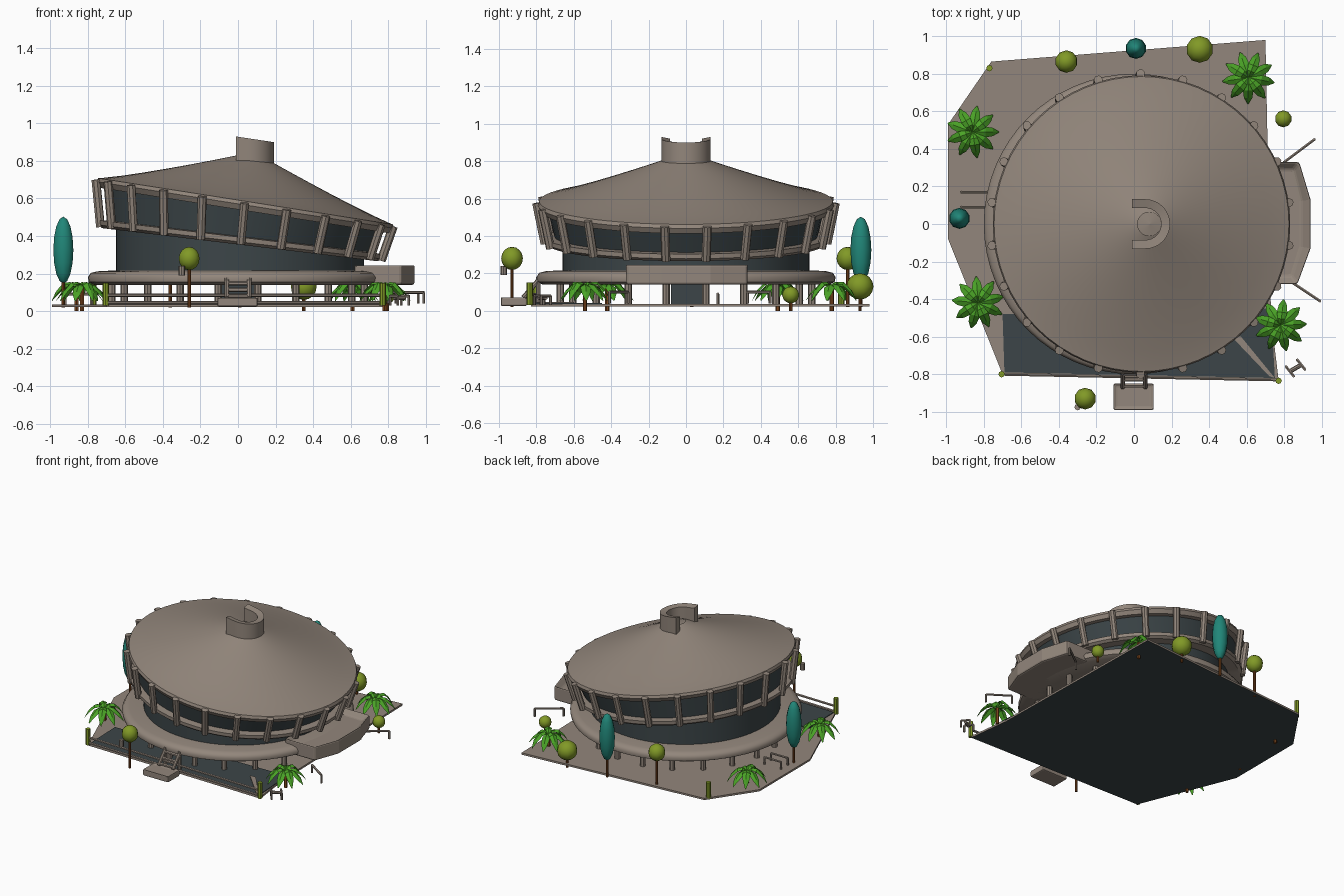
import bpy, bmesh, math
from mathutils import Vector as V

if "Cube" in bpy.data.objects:
    bpy.data.objects.remove(bpy.data.objects["Cube"])

def mat(name, c):
    m = bpy.data.materials.new(name)
    m.diffuse_color = (*c, 1)
    m.use_nodes = True
    m.node_tree.nodes["Principled BSDF"].inputs["Base Color"].default_value = m.diffuse_color
    return m

STONE = mat("warm_stone", (0.29, 0.24, 0.20))
DARK = mat("dark_glass", (0.045, 0.06, 0.065))
TEAL = mat("cypress_teal", (0.015, 0.24, 0.19))
OLIVE = mat("olive_green", (0.22, 0.32, 0.02))
GREEN = mat("palm_green", (0.07, 0.37, 0.02))
BROWN = mat("trunk_brown", (0.20, 0.06, 0.012))

def finish(bm, name, mats, smooth=None, recalc=True):
    if recalc:
        bmesh.ops.recalc_face_normals(bm, faces=bm.faces)
    me = bpy.data.meshes.new(name)
    bm.to_mesh(me)
    bm.free()
    ob = bpy.data.objects.new(name, me)
    bpy.context.collection.objects.link(ob)
    for m in mats if isinstance(mats, list) else [mats]:
        me.materials.append(m)
    if smooth:
        bpy.ops.object.select_all(action='DESELECT')
        ob.select_set(True)
        bpy.context.view_layer.objects.active = ob
        bpy.ops.object.shade_smooth_by_angle(angle=math.radians(smooth))
    return ob

def loft(name, rings, material, n=64, smooth=35, cap=False):
    """rings: (centre x, radius, height function of x)"""
    bm = bmesh.new()
    rows = []
    for cx, r, h in rings:
        row = []
        for i in range(n):
            a = math.tau * i / n
            x = cx + r * math.cos(a)
            row.append(bm.verts.new((x, r * math.sin(a), h(x))))
        rows.append(row)
    for a, b in zip(rows, rows[1:]):
        for i in range(n):
            j = (i + 1) % n
            bm.faces.new((a[i], a[j], b[j], b[i]))
    if cap:
        bm.faces.new(rows[0])
        bm.faces.new(rows[-1])
    return finish(bm, name, material, smooth)

def beam(bm, p, q, r, sides=8):
    p, q = V(p), V(q)
    d = q - p
    new = bmesh.ops.create_cone(bm, cap_ends=True, segments=sides, radius1=r, radius2=r, depth=d.length)["verts"]
    rot = d.to_track_quat('Z', 'Y').to_matrix()
    for v in new:
        v.co = rot @ v.co + (p + q) / 2

def beams(name, segs, r, material, sides=8):
    bm = bmesh.new()
    for p, q in segs:
        beam(bm, p, q, r, sides)
    return finish(bm, name, material, 40)

def prism(name, pts, z0, z1, mats, recess=None, bevel=0, down=None):
    bm = bmesh.new()
    f = bm.faces.new([bm.verts.new((x, y, z0)) for x, y in pts])
    ext = bmesh.ops.extrude_face_region(bm, geom=[f])["geom"]
    for v in ext:
        if isinstance(v, bmesh.types.BMVert):
            v.co.z = z1
    bmesh.ops.recalc_face_normals(bm, faces=bm.faces)
    if recess:
        top = [f for f in bm.faces if f.normal.z > 0.9]
        bmesh.ops.inset_region(bm, faces=top, thickness=recess[0])
        for v in top[0].verts:
            v.co.z -= recess[1]
    if down is not None:
        bm.normal_update()
        for f in bm.faces:
            if f.normal.z < -0.5:
                f.material_index = down
    ob = finish(bm, name, mats)
    if bevel:
        b = ob.modifiers.new("soft_edges", 'BEVEL')
        b.width, b.segments = bevel, 2
    return ob

def rect(x0, x1, y0, y1):
    return [(x0, y0), (x1, y0), (x1, y1), (x0, y1)]

def flat(z):
    return lambda x: z

# Tilted planes of the roof rim and of the gallery floor
def roof(off=0.0):
    return lambda x: 0.585 - 0.157 * (x - 0.04) + off

def floor(off=0.0):
    return lambda x: 0.355 - 0.12 * x + off

def polar(cx, r, a, h):
    x = cx + r * math.cos(a)
    return (x, r * math.sin(a), h(x))

# Ground slab with dark underside, dark front forecourt and pale edging
prism("ground_slab", [(-0.70, -0.80), (0.77, -0.83), (0.73, -0.5), (0.70, 0.98), (-0.76, 0.865),
                      (-0.99, 0.53), (-0.99, -0.08)], 0.022, 0.036, [STONE, DARK], down=1)
prism("forecourt", [(-0.69, -0.79), (0.75, -0.82), (0.73, -0.45), (-0.70, -0.48)], 0.034, 0.041, DARK)
prism("forecourt_path", [(0.72, -0.81), (0.75, -0.82), (0.57, -0.60), (0.52, -0.60)], 0.036, 0.046, STONE)
beams("front_curb", [((-0.70, -0.80, 0.045), (0.76, -0.83, 0.045)),
                     ((-0.70, -0.80, 0.085), (0.76, -0.83, 0.085))], 0.009, STONE, 6)
prism("ground_core", rect(-0.1, 0.1, -0.08, 0.10), 0.03, 0.15, DARK)

# Ring terrace on short pillars
loft("terrace", [(0, 0.5, flat(0.14)), (0, 0.765, flat(0.14)), (0, 0.795, flat(0.155)), (0, 0.80, flat(0.18)),
                 (0, 0.785, flat(0.203)), (0, 0.75, flat(0.212)), (0, 0.6, flat(0.22))], STONE, cap=True, smooth=50)
beams("terrace_pillars", [(polar(0, 0.68, math.tau * (i + .5) / 20, flat(0.03)),
                           polar(0, 0.68, math.tau * (i + .5) / 20, flat(0.15))) for i in range(20)], 0.02, STONE)

# Glass drum up to the tilted gallery
loft("glass_drum", [(0.01, 0.66, flat(0.21)), (0.01, 0.66, floor(0.01))], DARK)

# Tilted gallery: floor ring, flared glass, rim and cone roof
loft("gallery_floor", [(0.01, 0.60, floor(0.0)), (0.01, 0.735, floor(0.0)), (0.01, 0.755, floor(0.015)),
                       (0.01, 0.757, floor(0.04)), (0.01, 0.69, floor(0.045))], STONE)
loft("gallery_glass", [(0.01, 0.70, floor(0.03)), (0.04, 0.74, roof(-0.04))], DARK)
APEX = 0.085
rings = [(0.04, 0.72, roof(-0.05)), (0.04, 0.775, roof(-0.05)), (0.04, 0.792, roof(-0.02)), (0.04, 0.785, roof(0.0))]
for s in (0.97, 0.85, 0.7, 0.55, 0.4, 0.3, 0.2, 0.14, 0.08):
    rings.append((0.04 + (APEX - 0.04) * (1 - s), 0.785 * s, roof(0.27 * (1 - s) ** 1.12)))
roof_ob = loft("cone_roof", rings, STONE, smooth=40)
loft("roof_cap", [(APEX, 0.08, roof(0.235)), (APEX, 0.001, roof(0.245))], STONE)

# Leaning columns round the gallery
N = 22
beams("gallery_columns", [(polar(0.015, 0.755, math.tau * (i + .5) / N, floor(0.005)),
                           polar(0.035, 0.80, math.tau * (i + .5) / N, roof(-0.01))) for i in range(N)], 0.024, STONE)

# Horseshoe chimney open to the left
bm = bmesh.new()
def shoe(r):
    arc = [-math.pi / 2 + math.pi * i / 16 for i in range(17)]
    return [(-0.01, -r)] + [(0.06 + r * math.cos(a), r * math.sin(a)) for a in arc] + [(-0.01, r)]
loop = []
for (xo, yo), (xi, yi) in zip(shoe(0.132), shoe(0.085)):
    loop.append([bm.verts.new(p) for p in ((xo, yo, 0.72), (xo, yo, 0.93 - 0.15 * (xo + .01)),
                                           (xi, yi, 0.92 - 0.15 * (xi + .01)), (xi, yi, 0.72))])
for a, b in zip(loop, loop[1:]):
    for k in range(4):
        bm.faces.new((a[k], a[(k + 1) % 4], b[(k + 1) % 4], b[k]))
bm.faces.new(loop[0])
bm.faces.new(loop[-1])
finish(bm, "chimney", STONE, 40)

# Entrance canopy with parapet on the right, and its handrails
prism("entrance_canopy", [(0.62, -0.32), (0.87, -0.32), (0.94, -0.13), (0.94, 0.13), (0.88, 0.33), (0.62, 0.33)],
      0.14, 0.25, STONE, recess=(0.05, 0.04), bevel=0.012)
def rail(name, p, q, z0, z1):
    (a, b), (c, d) = p, q
    beams(name, [((a, b, z1), (c, d, z1)), ((a, b, z0), (a, b, z1)), ((c, d, z0), (c, d, z1))], 0.008, STONE, 6)
rail("handrail_back", (0.80, 0.33), (0.96, 0.45), 0.04, 0.10)
rail("handrail_front", (0.84, -0.31), (0.99, -0.41), 0.04, 0.10)
for i, y in enumerate((0.09, 0.17)):
    rail("left_handrail_%d" % i, (-0.92, y), (-0.78, y), 0.03, 0.09)
for i, o in enumerate((0, 0.06)):
    rail("bench_%d" % i, (0.81 + o, -0.76 + o * .6), (0.85 + o, -0.81 + o * .6), 0.03, 0.08)
beams("bench_seat", [((0.83, -0.785, 0.07), (0.89, -0.75, 0.07))], 0.012, STONE)

# Front basin and stepped bridge
prism("front_basin", rect(-0.11, 0.105, -0.99, -0.85), 0.025, 0.075, STONE, recess=(0.018, 0.012), bevel=0.02)
beams("bridge_sides", [((x, -0.87, 0.07), (x, -0.77, 0.185)) for x in (-0.06, 0.06)]
      + [((x, -0.79, 0.03), (x, -0.79, 0.18)) for x in (-0.06, 0.06)], 0.013, STONE)
beams("bridge_steps", [((-0.06, -0.86 + .03 * i, 0.08 + .034 * i), (0.06, -0.86 + .03 * i, 0.08 + .034 * i))
                       for i in range(4)], 0.011, STONE, 6)

# Corner posts
beams("corner_posts", [((x, y, 0.03), (x, y, 0.15)) for x, y in ((-0.705, -0.80), (0.77, -0.835), (-0.77, 0.83))],
      0.017, OLIVE)

# Round trees, bushes and cypresses
def crown(name, x, y, z, rx, rz, material, trunk):
    bm = bmesh.new()
    bmesh.ops.create_uvsphere(bm, u_segments=10, v_segments=8, radius=1)
    for v in bm.verts:
        v.co = V((x + v.co.x * rx, y + v.co.y * rx, z + v.co.z * rz))
    finish(bm, name, material, 60)
    if trunk:
        beams(name + "_trunk", [((x, y, 0.0 if z < 0.2 else 0.02), (x, y, z))], 0.009, BROWN)

crown("front_tree", -0.26, -0.93, 0.28, 0.058, 0.062, OLIVE, True)
crown("back_tree", -0.36, 0.865, 0.28, 0.06, 0.062, OLIVE, True)
crown("back_bush", 0.35, 0.93, 0.13, 0.072, 0.07, OLIVE, True)
crown("right_bush", 0.795, 0.56, 0.085, 0.045, 0.045, OLIVE, True)
crown("back_cypress", 0.01, 0.935, 0.325, 0.056, 0.178, TEAL, True)
crown("left_cypress", -0.93, 0.03, 0.325, 0.056, 0.178, TEAL, True)
beams("tree_lamp", [((-0.30, -0.975, 0.19), (-0.30, -0.975, 0.24))], 0.017, STONE)

# Low palms with arched, ridged fronds
def palm(name, x, y, turn):
    bm = bmesh.new()
    for k in range(9):
        a = turn + math.tau * k / 9
        d, s = V((math.cos(a), math.sin(a), 0)), V((-math.sin(a), math.cos(a), 0))
        prev = None
        lift = 0.045 if k % 2 else 0.03
        for t, w in ((0, .006), (.25, .02), (.5, .028), (.78, .022), (1, .003)):
            c = V((x, y, 0.125)) + d * 0.14 * t + V((0, 0, 4 * lift * t * (1 - t) - 0.07 * t * t))
            row = [bm.verts.new(c + s * w - V((0, 0, w * .5))), bm.verts.new(c),
                   bm.verts.new(c - s * w - V((0, 0, w * .5)))]
            if prev:
                for i in (0, 1):
                    bm.faces.new((prev[i + 1], row[i + 1], row[i], prev[i]))
            prev = row
    for f in bm.faces:
        f.normal_update()
        if f.normal.z < 0:
            f.normal_flip()
    finish(bm, name, GREEN, recalc=False)
    beams(name + "_stem", [((x, y, 0.0), (x, y, 0.125))], 0.012, BROWN, 6)

for i, (x, y) in enumerate(((-0.86, 0.49), (-0.83, -0.42), (0.61, 0.78), (0.78, -0.54))):
    palm("palm_%d" % i, x, y, 0.25 * i)
